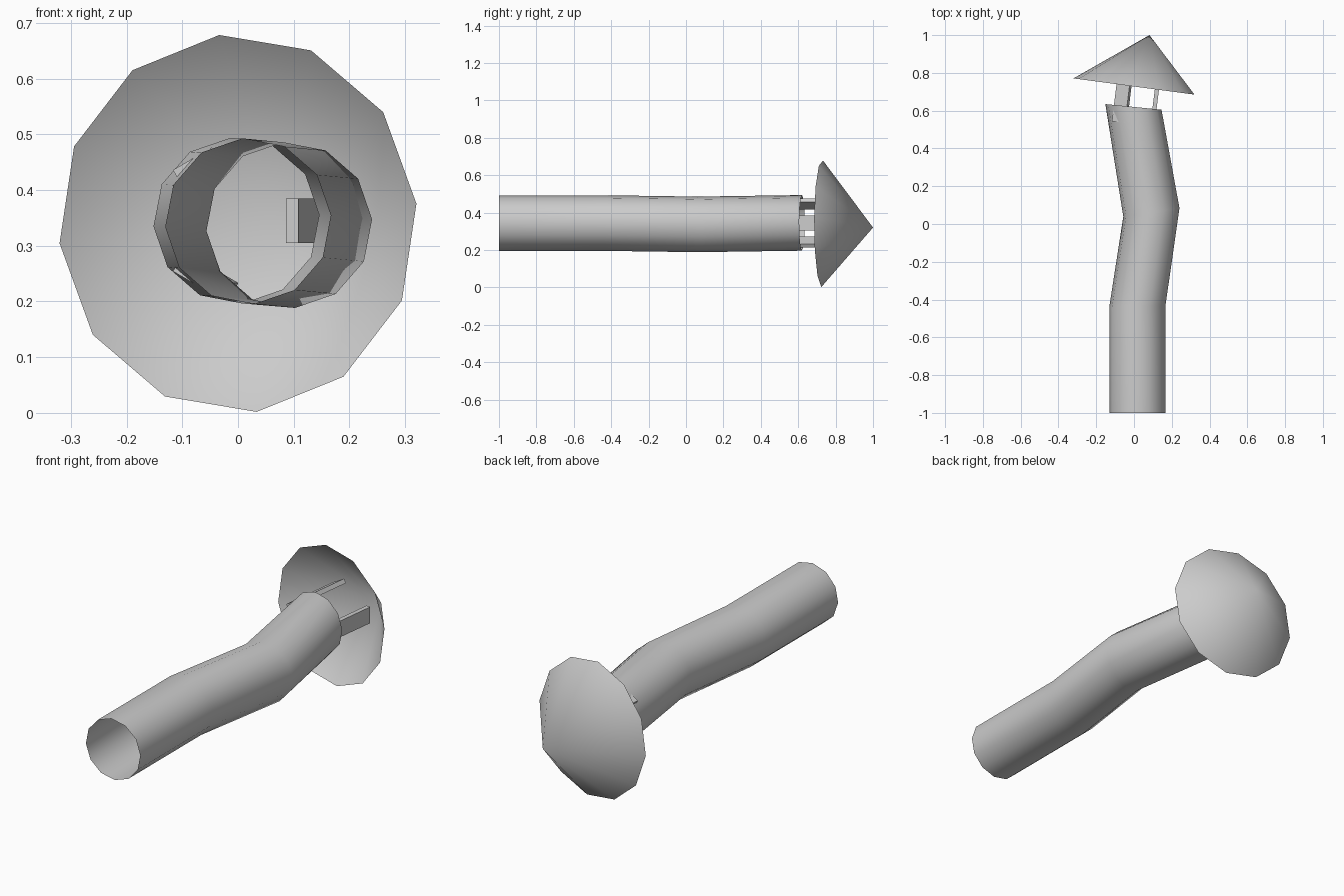
import bpy, bmesh
from math import sin, cos, radians
from mathutils import Vector, Matrix

cube = bpy.data.objects.get("Cube")
if cube:
    bpy.data.objects.remove(cube)

# Single grey metal
metal = bpy.data.materials.new("grey metal")
metal.use_nodes = True
colour = (0.6, 0.6, 0.6, 1)
metal.diffuse_color = colour
metal.node_tree.nodes["Principled BSDF"].inputs["Base Color"].default_value = colour

SIDES = 12


def finish(bm, name, smooth):
    bmesh.ops.recalc_face_normals(bm, faces=bm.faces)
    mesh = bpy.data.meshes.new(name)
    for face in bm.faces:
        face.smooth = smooth
    bm.to_mesh(mesh)
    bm.free()
    mesh.materials.append(metal)
    obj = bpy.data.objects.new(name, mesh)
    bpy.context.collection.objects.link(obj)
    return obj


def ring(bm, centre, rx, rz, slope, phase):
    """Ring facing along y, sheared so that y changes with x by slope."""
    verts = []
    for i in range(SIDES):
        a = radians(phase + 360 * i / SIDES)
        dx, dz = rx * cos(a), rz * sin(a)
        verts.append(bm.verts.new(Vector(centre) + Vector((dx, slope * dx, dz))))
    return verts


def bridge(bm, a, b):
    for i in range(SIDES):
        j = (i + 1) % SIDES
        bm.faces.new((a[i], a[j], b[j], b[i]))


# Bent open pipe: centre of each joint and the slope of its mitre
joints = [
    ((0.018, -1.0, 0.344), 0.0),
    ((0.018, -0.435, 0.344), 0.02),
    ((0.092, 0.062, 0.337), 0.15),
    ((-0.003, 0.62, 0.345), -0.1),
]
bm = bmesh.new()
rings = [ring(bm, c, 0.149, 0.149, s, 4) for c, s in joints]
for a, b in zip(rings, rings[1:]):
    bridge(bm, a, b)
finish(bm, "bent_pipe", True)

# Open conical rain cap, tilted slightly
bm = bmesh.new()
rim = ring(bm, (0, 0.728, 0.34), 0.322, 0.34, -0.134, 6)
apex = bm.verts.new((0.082, 1.0, 0.32))
for i in range(SIDES):
    bm.faces.new((rim[i], rim[(i + 1) % SIDES], apex))
finish(bm, "rain_cap", True)

# Three flat struts holding the cap, leaning with the pipe mouth
tilt = Matrix.Rotation(radians(-7), 4, "Z")
for i in range(3):
    bm = bmesh.new()
    bmesh.ops.create_cube(bm, size=1)
    place = (Matrix.Translation((0, 0.685, 0.345)) @ tilt
             @ Matrix.Rotation(radians(120 * i), 4, "Y")
             @ Matrix.Translation((0.117, 0, 0))
             @ Matrix.Diagonal((0.022, 0.31, 0.08, 1)))
    bm.transform(place)
    finish(bm, f"cap_strut_{i + 1}", False)
